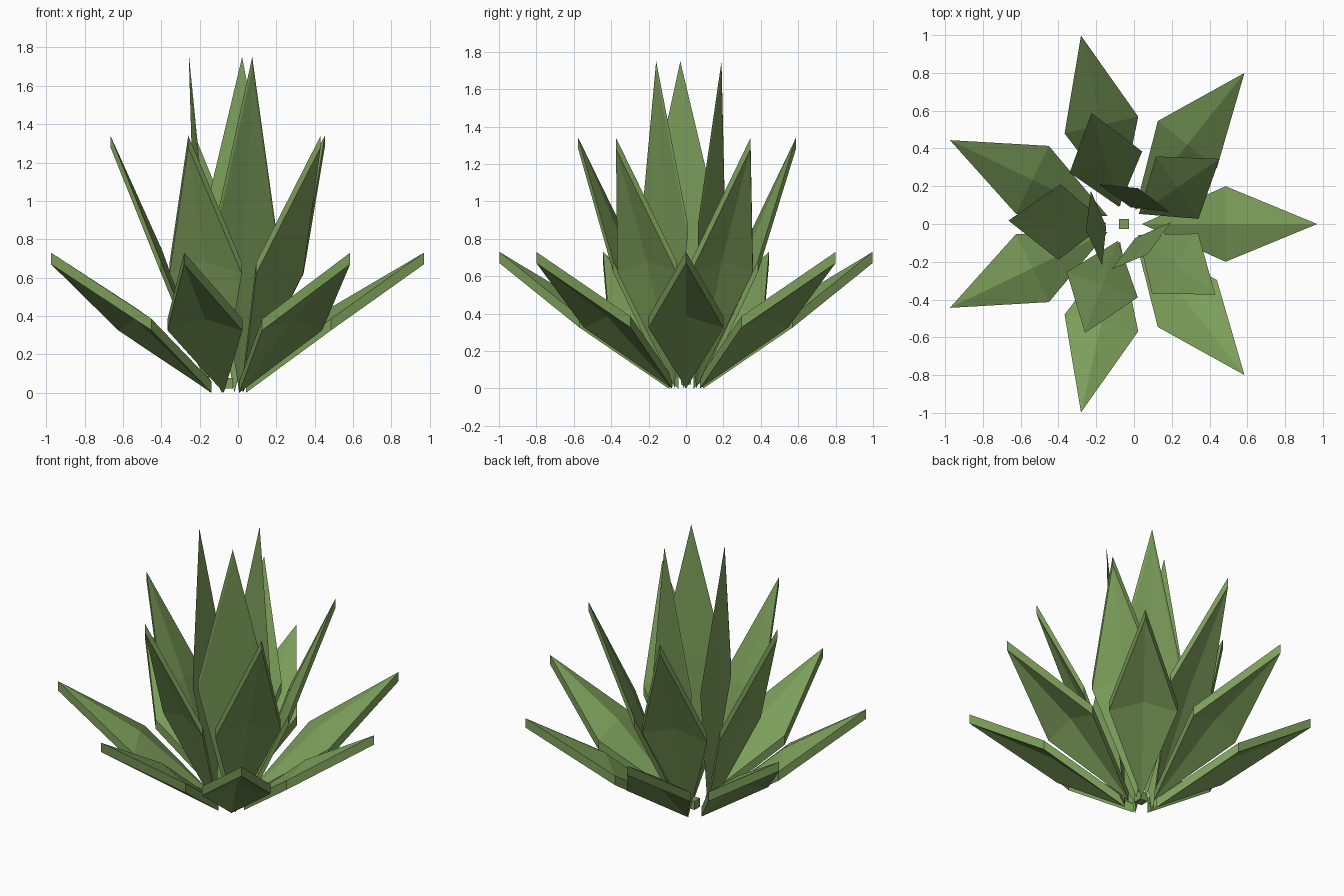
import bpy
import bmesh
from math import radians, cos, sin
from mathutils import Matrix

cube = bpy.data.objects.get("Cube")
if cube:
    bpy.data.objects.remove(cube, do_unlink=True)

CENTRE_X = -0.053
THICK = 0.06
HALF_WIDTH = 0.2
BASE_RADIUS = 0.095

green = bpy.data.materials.new("leaf green")
green.use_nodes = True
colour = (0.2, 0.342, 0.102, 1)
green.diffuse_color = colour
green.node_tree.nodes["Principled BSDF"].inputs["Base Color"].default_value = colour


def add_object(name, bm):
    mesh = bpy.data.meshes.new(name)
    bmesh.ops.recalc_face_normals(bm, faces=bm.faces)
    bm.to_mesh(mesh)
    bm.free()
    mesh.materials.append(green)
    obj = bpy.data.objects.new(name, mesh)
    bpy.context.collection.objects.link(obj)
    return obj


def add_leaf(name, angle, tip_radius, tip_z):
    """Kite-shaped slab with a raised centre, leaning outward."""
    bm = bmesh.new()
    mid_r = BASE_RADIUS + 0.477 * (tip_radius - BASE_RADIUS)
    mid_z = 0.485 * tip_z
    outline = [(BASE_RADIUS, 0, 0), (mid_r, -HALF_WIDTH, mid_z),
               (tip_radius, 0, tip_z), (mid_r, HALF_WIDTH, mid_z)]
    layers = []
    for lift in (0, THICK):
        ring = [bm.verts.new((x, y, z + lift)) for x, y, z in outline]
        ridge = bm.verts.new((mid_r, 0, mid_z + THICK + lift))
        for i in range(4):
            bm.faces.new((ring[i], ring[(i + 1) % 4], ridge))
        layers.append(ring)
    low, high = layers
    for i in range(4):
        j = (i + 1) % 4
        bm.faces.new((low[i], low[j], high[j], high[i]))
    turn = Matrix.Translation((CENTRE_X, 0, 0)) @ Matrix.Rotation(angle, 4, "Z")
    bmesh.ops.transform(bm, matrix=turn, verts=bm.verts)
    add_object(name, bm)


# Rings of leaves: name, count, first angle, tip radius, underside tip height
rings = [("outer_leaf", 7, 0, 1.023, 0.67),
         ("middle_leaf", 5, 34.29, 0.612, 1.28),
         ("inner_leaf", 3, 68.57, 0.204, 1.69)]
for name, count, start, radius, height in rings:
    for k in range(count):
        add_leaf(f"{name}_{k + 1}", radians(start + 360 * k / count), radius, height)

# Small core block between the leaf bases
core = bmesh.new()
bmesh.ops.create_cube(core, size=0.055,
                      matrix=Matrix.Translation((CENTRE_X, 0, 0.05)))
add_object("core", core)
